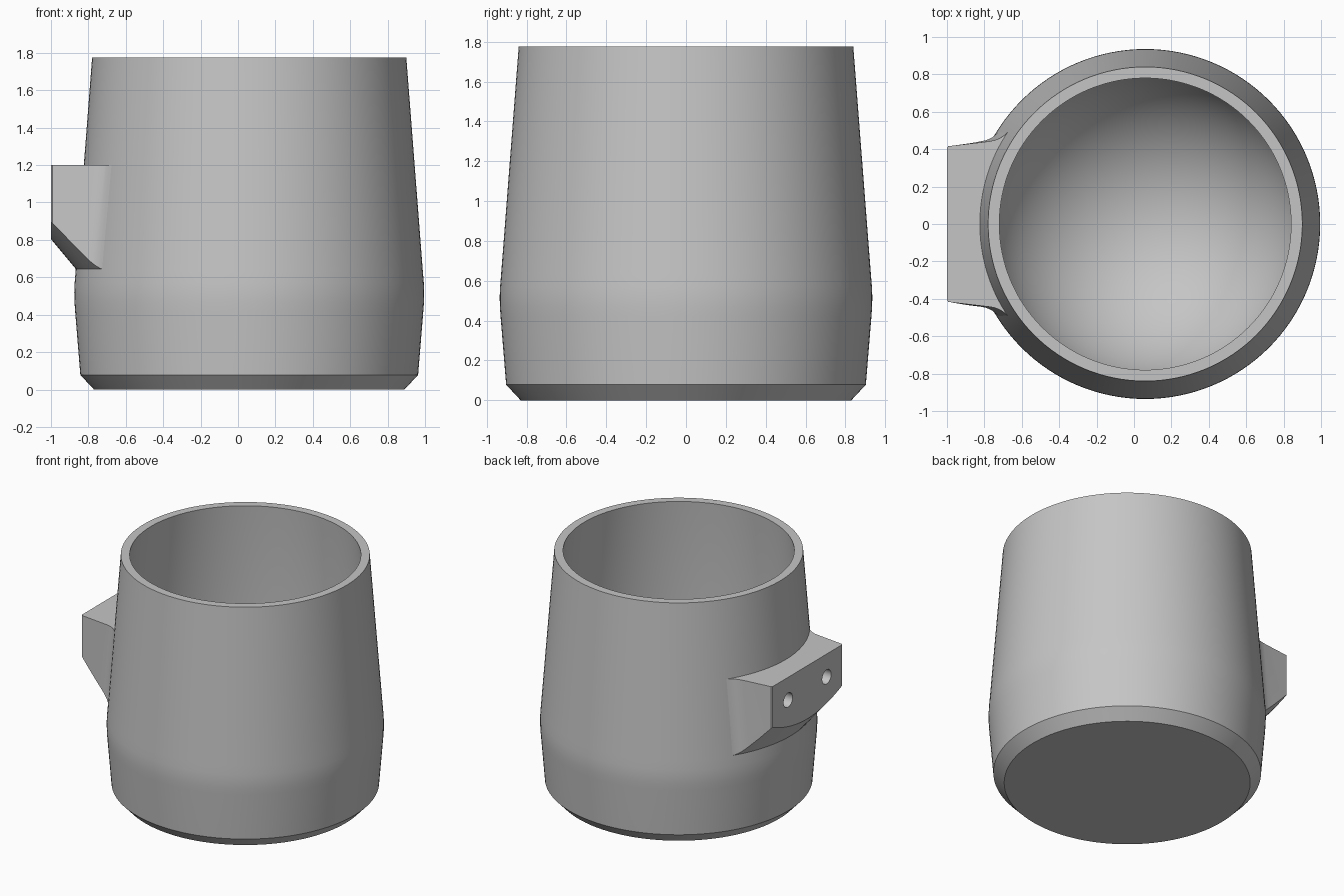
import bpy, bmesh, math

if "Cube" in bpy.data.objects:
    bpy.data.objects.remove(bpy.data.objects["Cube"])

CX = 0.06            # axis of the cup
SEG = 128
grey = bpy.data.materials.new("light grey")
grey.diffuse_color = (0.56, 0.56, 0.56, 1)
grey.use_nodes = True
grey.node_tree.nodes["Principled BSDF"].inputs["Base Color"].default_value = grey.diffuse_color


def make_object(name, bm):
    bmesh.ops.remove_doubles(bm, verts=bm.verts, dist=1e-5)
    bmesh.ops.recalc_face_normals(bm, faces=bm.faces)
    me = bpy.data.meshes.new(name)
    bm.to_mesh(me)
    bm.free()
    me.materials.append(grey)
    ob = bpy.data.objects.new(name, me)
    bpy.context.collection.objects.link(ob)
    return ob


def lathe(name, profile):
    """Spin an (r, z) profile around the cup axis."""
    bm = bmesh.new()
    vs = [bm.verts.new((CX + r, 0, z)) for r, z in profile]
    es = [bm.edges.new(p) for p in zip(vs, vs[1:])]
    bmesh.ops.spin(bm, geom=vs + es, cent=(CX, 0, 0), axis=(0, 0, 1),
                   angle=2 * math.pi, steps=SEG)
    return make_object(name, bm)


def smooth(ob, angle):
    bpy.ops.object.select_all(action='DESELECT')
    ob.select_set(True)
    bpy.context.view_layer.objects.active = ob
    bpy.ops.object.shade_smooth_by_angle(angle=math.radians(angle))


def apply_boolean(ob, cutter, op):
    m = ob.modifiers.new(op.lower(), 'BOOLEAN')
    m.operation, m.solver, m.object = op, 'EXACT', cutter
    bpy.context.view_layer.objects.active = ob
    bpy.ops.object.modifier_apply(modifier=m.name)
    bpy.data.objects.remove(cutter)


def wall(z):
    """Outer radius of the tapering wall."""
    return 0.937 - (z - 0.52) * 0.097 / 1.255


# cup: chamfered foot, soft belly, tapered wall, round-bottomed inside
outer = [(0, 0), (0.83, 0), (0.903, 0.078), (0.931, 0.42), (0.9345, 0.47),
         (0.9355, 0.52), (0.9335, 0.57), (0.928, 0.637), (0.84, 1.775)]
bowl_r, bowl_z = 0.843, 0.92
inner = [(0.78, 1.775)]
for i in range(25):
    a = math.pi / 2 * i / 24
    inner.append((bowl_r * math.cos(a) if i < 24 else 0,
                  bowl_z - bowl_r * math.sin(a)))
cup = lathe("cup", outer + inner)
smooth(cup, 30)


# mounting bracket: plan outline blended into the wall, one ring per height
def outline(z):
    R = wall(z)
    on_wall = lambda y, r: CX - math.sqrt(r * r - y * y)
    x0 = on_wall(0.452, R)
    p0, p1 = (x0 - 0.07, 0.443), (x0, 0.452)
    p2 = (on_wall(0.51, R - 0.002), 0.51)
    side = [(-1, 0.408), (-0.993, 0.416)]
    for i in range(7):
        t = i / 6
        side.append(tuple((1 - t) ** 2 * a + 2 * t * (1 - t) * b + t * t * c
                          for a, b, c in zip(p0, p1, p2)))
    back = [(on_wall(0.49 - 0.98 * i / 16, R - 0.03), 0.49 - 0.98 * i / 16)
            for i in range(17)]
    return side + back + [(x, -y) for x, y in reversed(side)]


bm = bmesh.new()
rings = []
for z in (0.45, 1.3):
    rings.append([bm.verts.new((x, y, z)) for x, y in outline(z)])
n = len(rings[0])
for i in range(n):
    j = (i + 1) % n
    bm.faces.new((rings[0][i], rings[0][j], rings[1][j], rings[1][i]))
bm.faces.new(rings[0])
bm.faces.new(rings[1])
bracket = make_object("mounting_bracket", bm)

# flat top and conical underside
cone = lathe("bracket_trim", [(0, 0.66 - 0.94 * 1.2), (1.39, 1.2), (0, 1.2)])
apply_boolean(bracket, cone, 'INTERSECT')

# two blind screw holes
for y in (-0.227, 0.227):
    bpy.ops.mesh.primitive_cylinder_add(vertices=32, radius=0.053, depth=0.32,
                                        location=(-1, y, 1.03),
                                        rotation=(0, math.pi / 2, 0))
    hole = bpy.context.object
    hole.data.materials.append(grey)
    apply_boolean(bracket, hole, 'DIFFERENCE')
smooth(bracket, 30)
